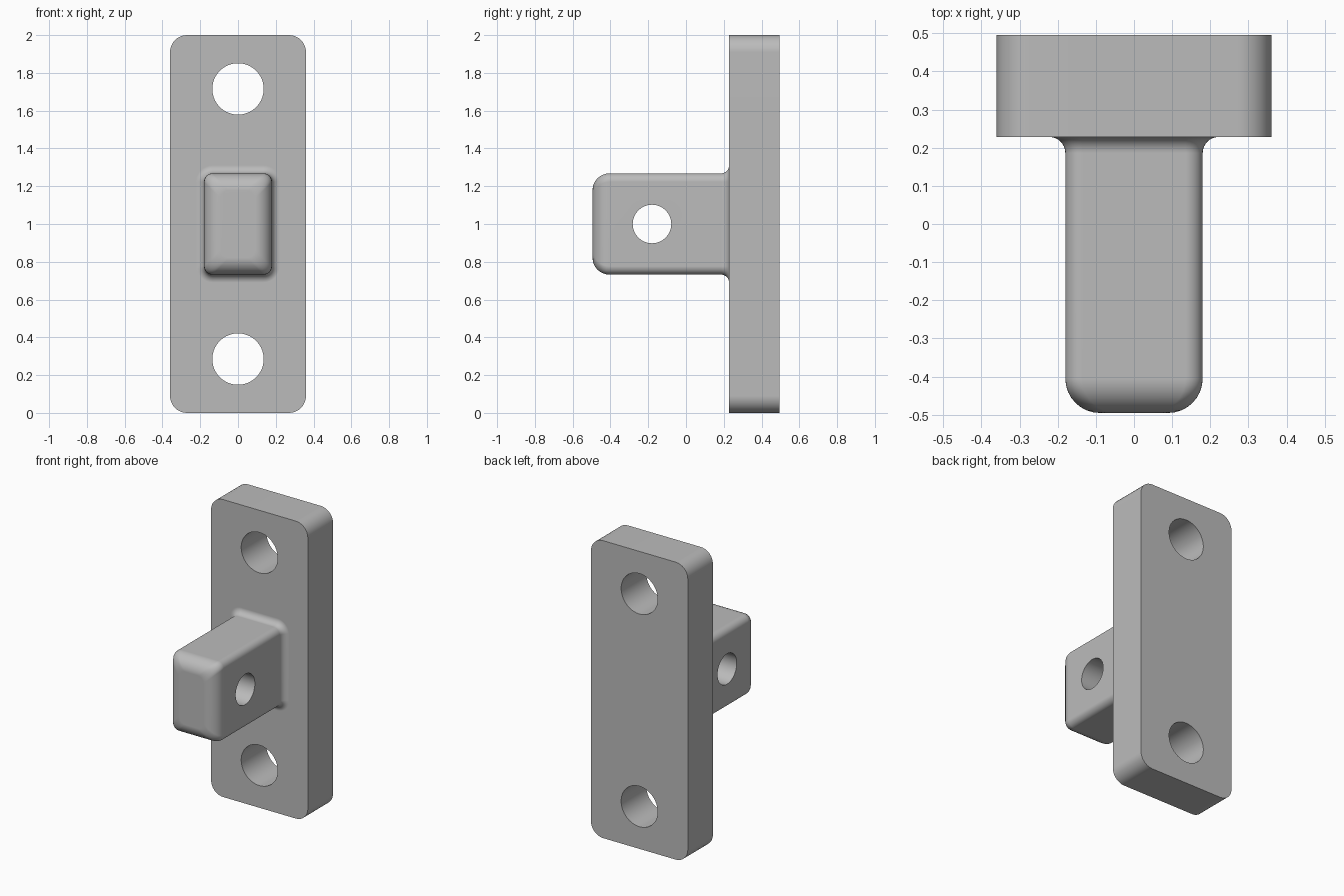
import bpy, bmesh, math
from mathutils import Matrix

if "Cube" in bpy.data.objects:
    bpy.data.objects.remove(bpy.data.objects["Cube"])

steel = bpy.data.materials.new("grey steel")
steel.diffuse_color = (0.5, 0.5, 0.5, 1)
steel.use_nodes = True
steel.node_tree.nodes["Principled BSDF"].inputs["Base Color"].default_value = steel.diffuse_color


def rounded_rect(hx, hz, r, n=8):
    """Points of a rounded rectangle in the xz plane."""
    pts = []
    for k, (sx, sz) in enumerate([(1, 1), (-1, 1), (-1, -1), (1, -1)]):
        for i in range(n + 1):
            a = math.radians(90) * (k + i / n)
            pts.append((sx * (hx - r) + r * math.cos(a), sz * (hz - r) + r * math.sin(a)))
    return pts


def loft(name, sections):
    """Solid through (y, half width, half height, corner radius) sections, centred at z = 1."""
    bm = bmesh.new()
    rings = [[bm.verts.new((x, y, 1 + z)) for x, z in rounded_rect(hx, hz, r)]
             for y, hx, hz, r in sections]
    for a, b in zip(rings, rings[1:]):
        for i in range(len(a)):
            j = (i + 1) % len(a)
            bm.faces.new((a[i], a[j], b[j], b[i]))
    bm.faces.new(rings[0])
    bm.faces.new(rings[-1])
    bmesh.ops.recalc_face_normals(bm, faces=bm.faces)
    me = bpy.data.meshes.new(name)
    bm.to_mesh(me)
    bm.free()
    ob = bpy.data.objects.new(name, me)
    bpy.context.collection.objects.link(ob)
    me.materials.append(steel)
    return ob


def combine(ob, other, operation):
    """Apply a boolean and discard the other object."""
    mod = ob.modifiers.new("boolean", 'BOOLEAN')
    mod.operation, mod.object, mod.solver = operation, other, 'EXACT'
    bpy.context.view_layer.objects.active = ob
    bpy.ops.object.modifier_apply(modifier=mod.name)
    bpy.data.objects.remove(other)


def drill(ob, radius, centre, axis):
    """Cut a round hole along the given axis."""
    bm = bmesh.new()
    rot = Matrix.Rotation(math.radians(90), 4, axis)
    bmesh.ops.create_cone(bm, cap_ends=True, segments=64, radius1=radius, radius2=radius,
                          depth=1.2, matrix=Matrix.Translation(centre) @ rot)
    me = bpy.data.meshes.new("drill")
    bm.to_mesh(me)
    bm.free()
    me.materials.append(steel)
    cutter = bpy.data.objects.new("drill", me)
    cutter.hide_render = True
    bpy.context.collection.objects.link(cutter)
    combine(ob, cutter, 'DIFFERENCE')


# Back plate with rounded corners
bracket = loft("mounting_bracket", [(0.228, 0.36, 1.0, 0.09), (0.495, 0.36, 1.0, 0.09)])

# Lug: rounded nose, straight body, flared fillet at the plate
W, H, R, NOSE, FLARE = 0.18, 0.268, 0.045, 0.09, 0.042
sections = []
for i in range(9):
    a = math.radians(90) * i / 8
    inset = NOSE * (1 - math.sin(a))
    sections.append((-0.495 + NOSE * (1 - math.cos(a)), W - inset, H - inset, R))
for i in range(9):
    a = math.radians(90) * i / 8
    out = FLARE * (1 - math.cos(a))
    sections.append((0.228 - FLARE * (1 - math.sin(a)), W + out, H + out, R + out))
sections.append((0.26, W + FLARE, H + FLARE, R + FLARE))
lug = loft("lug", sections)
combine(bracket, lug, 'UNION')

# Bolt holes through the plate and pin hole through the lug
for z in (0.285, 1.715):
    drill(bracket, 0.136, (0, 0.4, z), 'X')
drill(bracket, 0.102, (0, -0.18, 1.0), 'Y')

# Smooth shading with crisp edges
bpy.ops.object.select_all(action='DESELECT')
bracket.select_set(True)
bpy.context.view_layer.objects.active = bracket
bpy.ops.object.shade_smooth_by_angle(angle=math.radians(30))
weighted = bracket.modifiers.new("weighted normals", 'WEIGHTED_NORMAL')
weighted.keep_sharp = True
